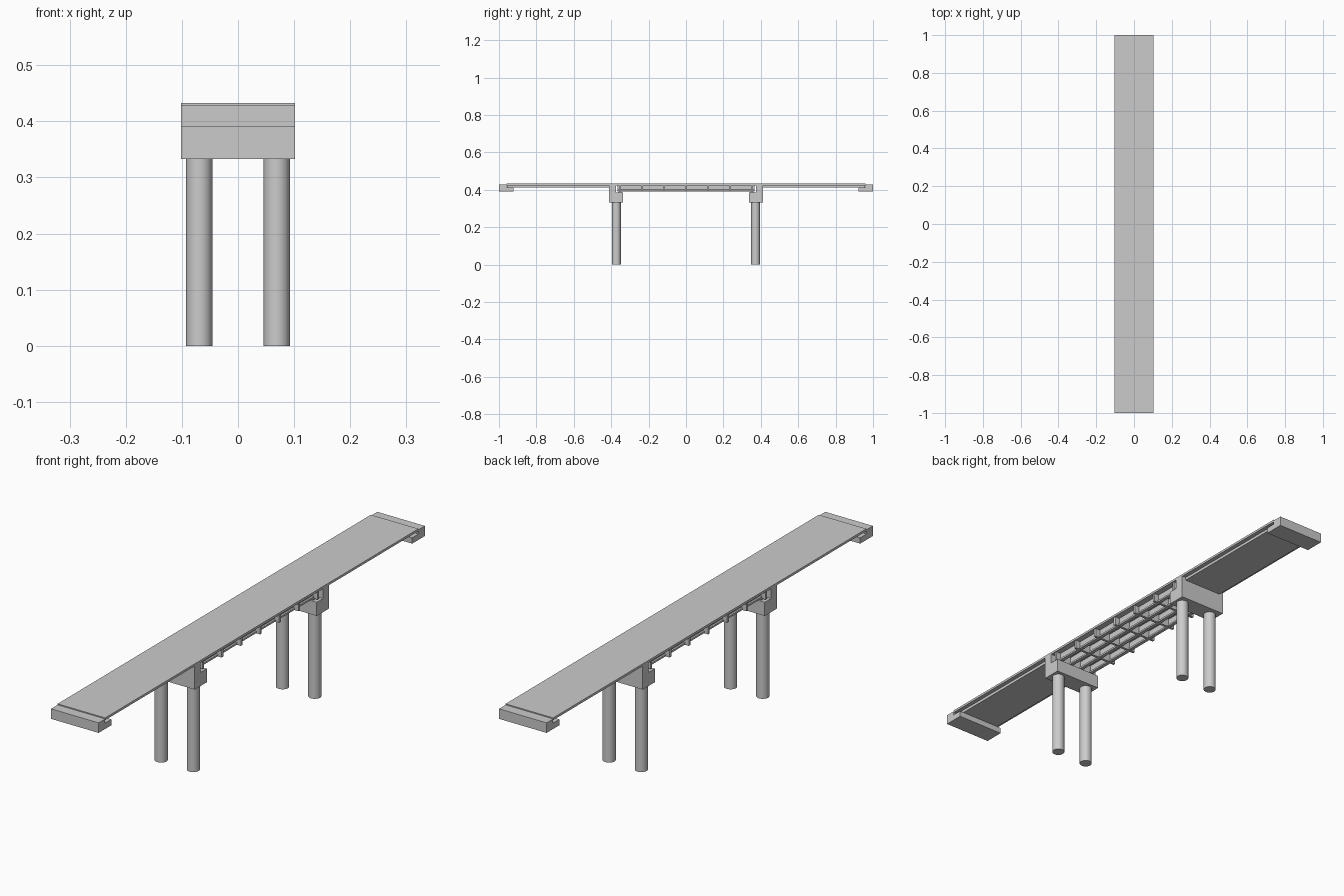
import bpy, bmesh
from math import pi

if "Cube" in bpy.data.objects:
    bpy.data.objects.remove(bpy.data.objects["Cube"])

W = 0.102  # half width of the bridge


def extrude_x(name, pts, hw):
    """Closed (y, z) profile swept across the bridge from -hw to hw."""
    bm = bmesh.new()
    f = bm.faces.new([bm.verts.new((-hw, y, z)) for y, z in pts])
    r = bmesh.ops.extrude_face_region(bm, geom=[f])
    vs = [v for v in r["geom"] if isinstance(v, bmesh.types.BMVert)]
    bmesh.ops.translate(bm, verts=vs, vec=(2 * hw, 0, 0))
    return finish(name, bm)


def extrude_y(name, pts, hl):
    """Closed (x, z) profile swept along the bridge from -hl to hl."""
    bm = bmesh.new()
    f = bm.faces.new([bm.verts.new((x, -hl, z)) for x, z in pts])
    r = bmesh.ops.extrude_face_region(bm, geom=[f])
    vs = [v for v in r["geom"] if isinstance(v, bmesh.types.BMVert)]
    bmesh.ops.translate(bm, verts=vs, vec=(0, 2 * hl, 0))
    return finish(name, bm)


def finish(name, bm):
    bmesh.ops.recalc_face_normals(bm, faces=bm.faces[:])
    me = bpy.data.meshes.new(name)
    bm.to_mesh(me)
    bm.free()
    ob = bpy.data.objects.new(name, me)
    bpy.context.collection.objects.link(ob)
    return ob


def box(name, x0, x1, y0, y1, z0, z1):
    y0, y1 = sorted((y0, y1))
    return extrude_x_at(name, (x0 + x1) / 2, [(y0, z0), (y1, z0), (y1, z1), (y0, z1)], (x1 - x0) / 2)


def extrude_x_at(name, x, pts, hw):
    ob = extrude_x(name, pts, hw)
    ob.location.x = x
    return ob


# Thin road plate over the whole length
box("road_deck", -W, W, -0.96, 0.96, 0.424, 0.433)

for s, end in ((-1, "front"), (1, "back")):
    # Stepped abutment with a lower seat for the side span
    extrude_x(end + "_abutment", [(s * y, z) for y, z in (
        (1.0, 0.39), (1.0, 0.429), (0.96, 0.429), (0.96, 0.413),
        (0.922, 0.413), (0.922, 0.39))], W)
    # Slab box below the side span, set in from the plate edges
    box(end + "_side_slab", -0.085, 0.085, s * 0.41, s * 0.958, 0.413, 0.425)
    # Pier cap with upstand on its outer half and ledge for the girders
    extrude_x(end + "_pier_cap", [(s * y, z) for y, z in (
        (0.411, 0.333), (0.411, 0.429), (0.375, 0.429), (0.375, 0.386),
        (0.337, 0.386), (0.337, 0.333))], W)
    # Round columns
    for x in (-0.069, 0.069):
        bpy.ops.mesh.primitive_cylinder_add(vertices=32, radius=0.0233, depth=0.335,
                                            location=(x, s * 0.372, 0.1675))
        col = bpy.context.object
        col.name = end + "_column"
        bpy.ops.object.shade_smooth_by_angle(angle=pi / 6)

# Main span girders with a bottom flange
section = [(-0.007, 0.392), (0.007, 0.392), (0.007, 0.399), (0.003, 0.402),
           (0.003, 0.425), (-0.003, 0.425), (-0.003, 0.402), (-0.007, 0.399)]
for x in (-0.075, -0.025, 0.025, 0.075):
    girder = extrude_y("girder", section, 0.366)
    girder.location.x = x
    # Bearing pads on the cap ledges
    for s in (-1, 1):
        box("bearing", x - 0.008, x + 0.008, s * 0.345, s * 0.363, 0.385, 0.393)

# Cross beams between and beyond the girders
for i in range(-3, 4):
    y = i * 0.1175
    box("cross_beam", -0.098, 0.098, y - 0.005, y + 0.005, 0.391, 0.425)
